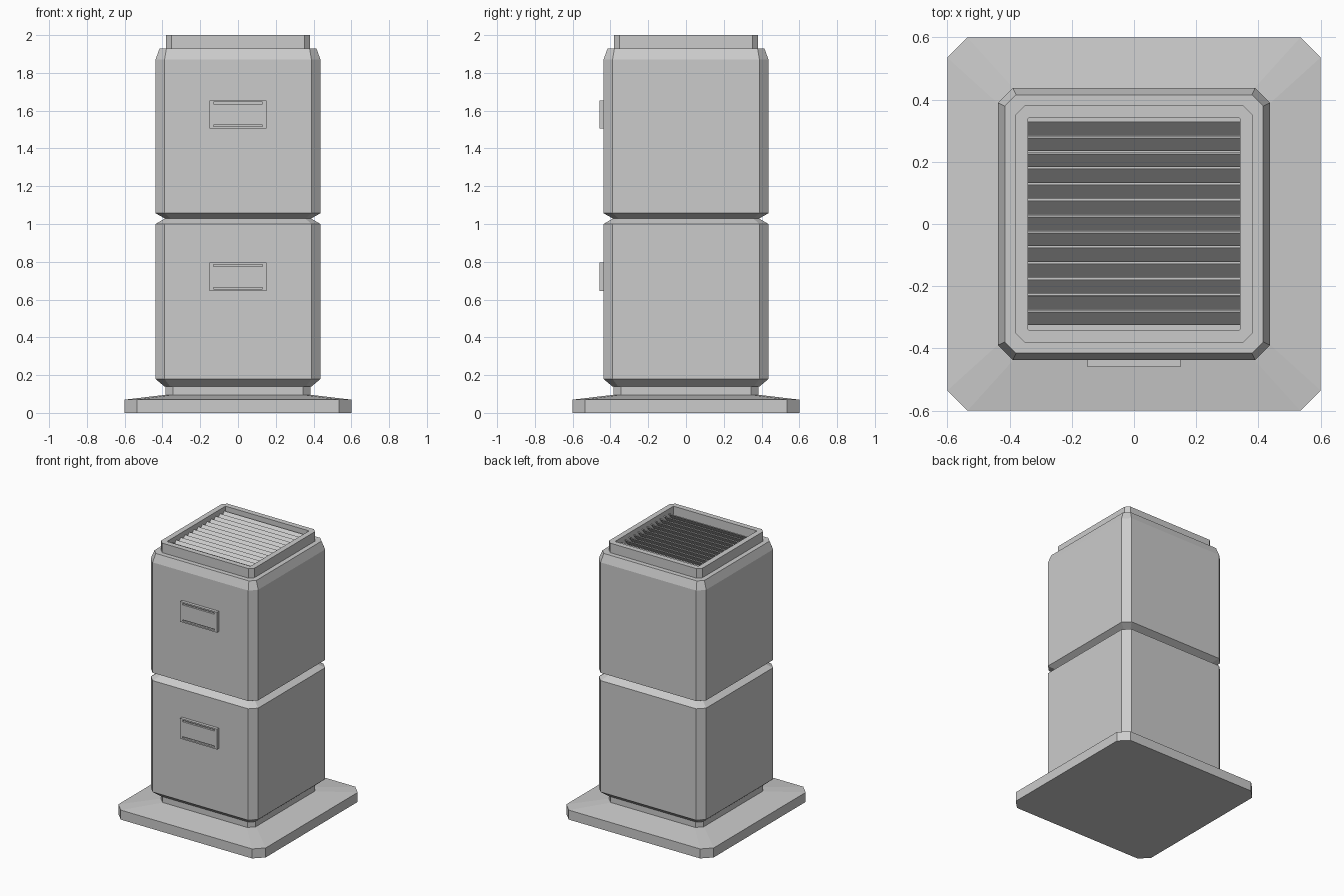
import bpy, bmesh, math
from mathutils import Matrix, Vector

if "Cube" in bpy.data.objects:
    bpy.data.objects.remove(bpy.data.objects["Cube"], do_unlink=True)

grey = bpy.data.materials.new("light grey")
grey.use_nodes = True
COLOR = (0.6, 0.6, 0.6, 1)
grey.diffuse_color = COLOR
grey.node_tree.nodes["Principled BSDF"].inputs["Base Color"].default_value = COLOR


def make_object(name, bm):
    bmesh.ops.recalc_face_normals(bm, faces=bm.faces)
    mesh = bpy.data.meshes.new(name)
    bm.to_mesh(mesh)
    bm.free()
    mesh.materials.append(grey)
    obj = bpy.data.objects.new(name, mesh)
    bpy.context.collection.objects.link(obj)
    return obj


def octagon(half, cut, z):
    """Square outline with its corners cut off."""
    a, b = half, half - cut
    return [Vector((x, y, z)) for x, y in
            ((a, -b), (a, b), (b, a), (-b, a), (-a, b), (-a, -b), (-b, -a), (b, -a))]


def loft(name, levels):
    """Skin a stack of (half width, corner cut, height) outlines, capped at both ends."""
    bm = bmesh.new()
    rings = [[bm.verts.new(p) for p in octagon(*lv)] for lv in levels]
    for low, high in zip(rings, rings[1:]):
        for i in range(8):
            j = (i + 1) % 8
            bm.faces.new((low[i], low[j], high[j], high[i]))
    bm.faces.new(rings[0])
    bm.faces.new(rings[-1])
    return make_object(name, bm)


def box(name, size, center, tilt=0):
    bm = bmesh.new()
    bmesh.ops.create_cube(bm, size=1, matrix=Matrix.Translation(center)
                          @ Matrix.Rotation(tilt, 4, 'X') @ Matrix.Diagonal((*size, 1)))
    return make_object(name, bm)


# Foot plate and the narrow neck above it
loft("base_plate", [(0.6, 0.065, 0), (0.6, 0.065, 0.07), (0.39, 0.045, 0.095)])
loft("neck", [(0.385, 0.04, 0.08), (0.385, 0.04, 0.15)])

# Two stacked housings; the upper one has a well under the vent
loft("lower_housing", [(0.39, 0.03, 0.14), (0.437, 0.048, 0.18),
                       (0.437, 0.048, 1.0), (0.385, 0.03, 1.03)])
loft("upper_housing", [(0.385, 0.03, 1.028), (0.437, 0.048, 1.057), (0.437, 0.048, 1.87),
                       (0.415, 0.036, 1.93), (0.34, 0.001, 1.93), (0.34, 0.001, 1.89)])

# Raised vent rim, open in the middle
rim = loft("vent_rim", [(0.34, 0.001, 1.92), (0.38, 0.028, 1.92), (0.38, 0.028, 2.0),
                        (0.34, 0.001, 2.0), (0.34, 0.001, 1.92)])
bm = bmesh.new()
bm.from_mesh(rim.data)
bmesh.ops.delete(bm, geom=[f for f in bm.faces if len(f.verts) == 8], context='FACES')
bmesh.ops.remove_doubles(bm, verts=bm.verts, dist=0.0001)
bmesh.ops.recalc_face_normals(bm, faces=bm.faces)
bm.to_mesh(rim.data)
bm.free()

# Tilted louvre slats facing the front
for i in range(13):
    y = 0.308 - i * 0.0508
    box(f"vent_slat_{i + 1}", (0.68, 0.062, 0.006), (0, y, 1.945), math.radians(47))

# Label holders with two horizontal slots
for name, z in (("lower", 0.72), ("upper", 1.58)):
    plate = box(name + "_label_holder", (0.3, 0.04, 0.15), (0, -0.439, z))
    for side in (-1, 1):
        slot = box("slot_cutter", (0.26, 0.03, 0.01), (0, -0.46, z + side * 0.06))
        cut = plate.modifiers.new("slot", 'BOOLEAN')
        cut.object, cut.solver = slot, 'EXACT'
        bpy.context.view_layer.objects.active = plate
        bpy.ops.object.modifier_apply(modifier=cut.name)
        bpy.data.objects.remove(slot, do_unlink=True)
